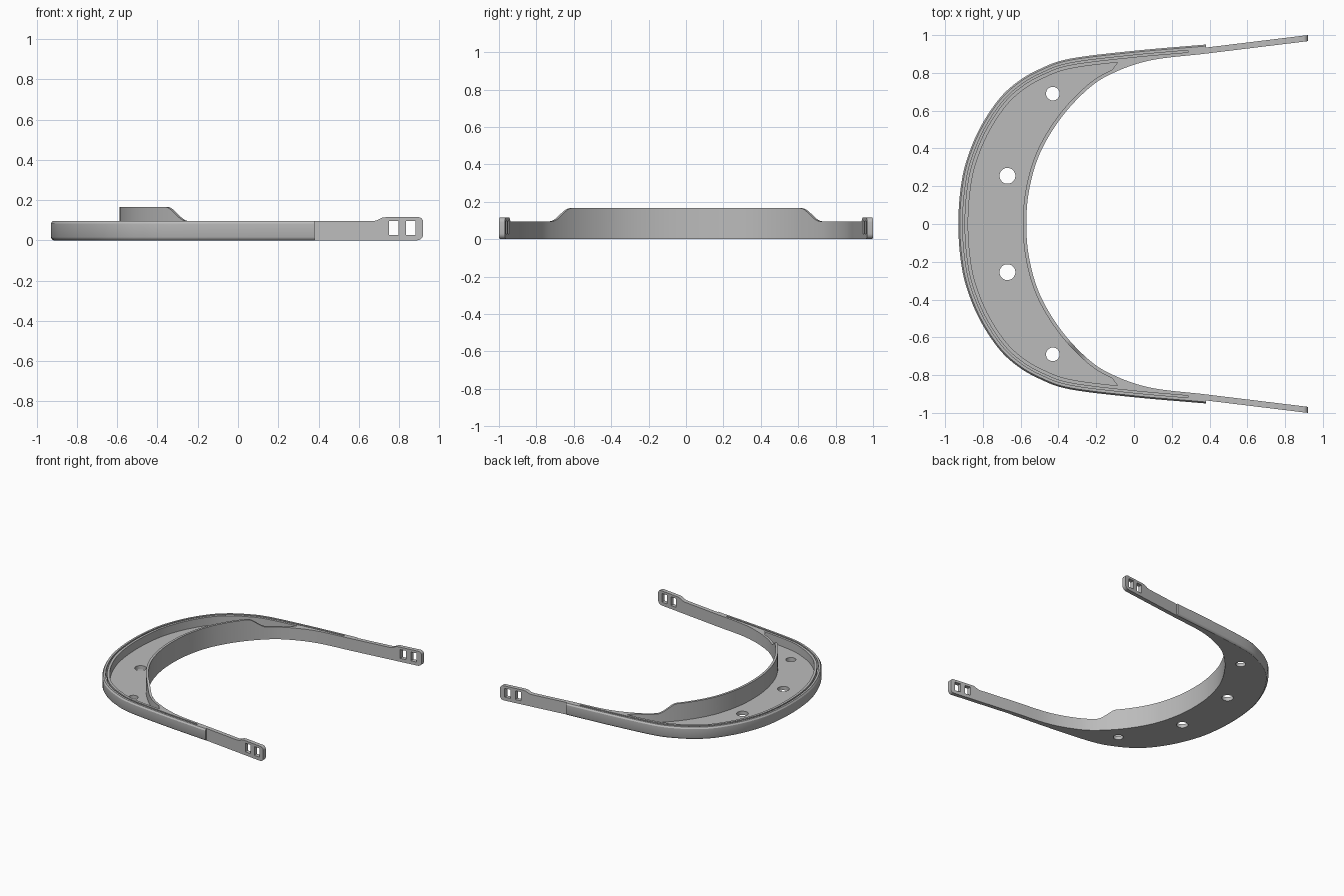
import bpy, bmesh, math
from mathutils import Vector

if "Cube" in bpy.data.objects:
    bpy.data.objects.remove(bpy.data.objects["Cube"])

grey = bpy.data.materials.new("light_grey_plastic")
grey.use_nodes = True
grey.diffuse_color = (0.5, 0.5, 0.5, 1)
grey.node_tree.nodes["Principled BSDF"].inputs["Base Color"].default_value = (0.5, 0.5, 0.5, 1)

RIM = 0.095      # height of the band
TOP = 0.165      # height of the raised brow wall
FLOOR = 0.03     # thickness of the tray floor


def smooth_path(half, steps=8):
    """Catmull-Rom path through the half profile and its mirror image."""
    pts = [Vector((x, -y)) for x, y in reversed(half[1:])] + [Vector(p) for p in half]
    pts = [2 * pts[0] - pts[1]] + pts + [2 * pts[-1] - pts[-2]]
    path = []
    for a, b, c, d in zip(pts, pts[1:], pts[2:], pts[3:]):
        for i in range(steps):
            t = i / steps
            path.append(0.5 * (2 * b + (c - a) * t + (2 * a - 5 * b + 4 * c - d) * t**2
                               + (3 * b - a - 3 * c + d) * t**3))
    return path + [pts[-2]]


def offset(path, dist):
    """Shift a path sideways; positive goes towards the face opening."""
    out = []
    for i, p in enumerate(path):
        t = (path[min(i + 1, len(path) - 1)] - path[max(i - 1, 0)]).normalized()
        out.append(p + Vector((t.y, -t.x)) * dist)
    return out


def loft(name, rings):
    """Closed solid through rings of equal point count."""
    bm = bmesh.new()
    loops = [[bm.verts.new(p) for p in ring] for ring in rings]
    n = len(loops[0])
    for low, high in zip(loops, loops[1:]):
        for i in range(n):
            j = (i + 1) % n
            bm.faces.new((low[i], low[j], high[j], high[i]))
    bm.faces.new(loops[0])
    bm.faces.new(loops[-1])
    bmesh.ops.recalc_face_normals(bm, faces=bm.faces)
    mesh = bpy.data.meshes.new(name)
    bm.to_mesh(mesh)
    bm.free()
    obj = bpy.data.objects.new(name, mesh)
    bpy.context.collection.objects.link(obj)
    mesh.materials.append(grey)
    return obj


def prism(name, outline, z0, z1):
    return loft(name, [[(p[0], p[1], z) for p in outline] for z in (z0, z1)])


def activate(obj):
    bpy.ops.object.select_all(action='DESELECT')
    obj.select_set(True)
    bpy.context.view_layer.objects.active = obj


def cut(obj, cutter):
    cutter.hide_render = True
    mod = obj.modifiers.new("cut", 'BOOLEAN')
    mod.operation, mod.solver, mod.object = 'DIFFERENCE', 'EXACT', cutter
    activate(obj)
    bpy.ops.object.modifier_apply(modifier=mod.name)
    bpy.data.objects.remove(cutter)


def finish(obj):
    activate(obj)
    bpy.ops.object.shade_smooth_by_angle(angle=math.radians(30))


outer = smooth_path([(-0.93, 0), (-0.92, 0.17), (-0.89, 0.325), (-0.82, 0.5), (-0.72, 0.655),
                     (-0.62, 0.75), (-0.5, 0.82), (-0.34, 0.875), (0, 0.917), (0.38, 0.95)])
inner = smooth_path([(-0.57, 0), (-0.555, 0.18), (-0.5, 0.37), (-0.395, 0.55), (-0.26, 0.7),
                     (-0.13, 0.79), (0.08, 0.865), (0.38, 0.902)])

# Band with softened outer edges
band = loft("curved_band", [
    [(p.x, p.y, z) for p in offset(outer, d) + inner[::-1]]
    for z, d in ((0, 0.014), (0.006, 0.005), (0.016, 0), (RIM - 0.012, 0), (RIM, 0.008))])

# Recessed tray
tray = [p for p in offset(outer, 0.052) if p.x < -0.07]
tray += [p for p in offset(inner, -0.018)[::-1] if p.x < -0.11]
cut(band, prism("tray_cutter", tray, FLOOR, 0.3))

# Narrow groove that holds the visor sheet
groove = [p for p in offset(outer, 0.023) if p.x < 0.3]
groove += [p for p in offset(outer, 0.033)[::-1] if p.x < 0.3]
cut(band, prism("groove_cutter", groove, FLOOR, 0.3))

# Round holes in the floor
for side in (-1, 1):
    for x, y, r in ((-0.67, 0.255, 0.042), (-0.43, 0.69, 0.036)):
        ring = [(x + r * math.cos(a * math.tau / 32), side * y + r * math.sin(a * math.tau / 32))
                for a in range(32)]
        cut(band, prism("hole_cutter", ring, -0.1, 0.06))
finish(band)


# Raised brow wall, easing down to the rim at both ends
def wall_top(y):
    t = min(max((0.715 - abs(y)) / 0.105, 0), 1)
    return RIM + 0.0005 + (TOP - RIM) * t * t * (3 - 2 * t)


fine = []
for a, b in zip(inner, inner[1:]):
    fine += [a, (a + b) / 2]
back = offset(fine, -0.018)
keep = [i for i, p in enumerate(fine) if abs(p.y) < 0.73]
wall = loft("raised_brow_wall", [
    [(fine[i].x, fine[i].y, RIM), (back[i].x, back[i].y, RIM),
     (back[i].x, back[i].y, wall_top(fine[i].y)), (fine[i].x, fine[i].y, wall_top(fine[i].y))]
    for i in keep])
finish(wall)


# Side arms with taller rounded ends and two strap windows
def corner(cx, cz, r, start):
    return [(cx + r * math.cos(math.radians(start + a)), cz + r * math.sin(math.radians(start + a)))
            for a in range(0, 91, 15)]


profile = [(0.38, 0)] + corner(0.89, 0.03, 0.03, -90) + corner(0.895, 0.09, 0.025, 0)
profile += [(0.735, 0.115), (0.715, 0.112), (0.69, 0.099), (0.67, RIM), (0.38, RIM)]

for side, label in ((1, "back"), (-1, "front")):
    def arm_y(x, base):
        return side * (base + (x - 0.38) * 0.122)
    arm = loft(label + "_arm", [[(x, arm_y(x, base), z) for x, z in profile]
                                for base in (0.902, 0.934)])
    for x in (0.75, 0.835):
        window = [(x, side * 0.85), (x + 0.047, side * 0.85),
                  (x + 0.047, side * 1.1), (x, side * 1.1)]
        cut(arm, prism("window_cutter", window, 0.027, 0.096))
    finish(arm)
